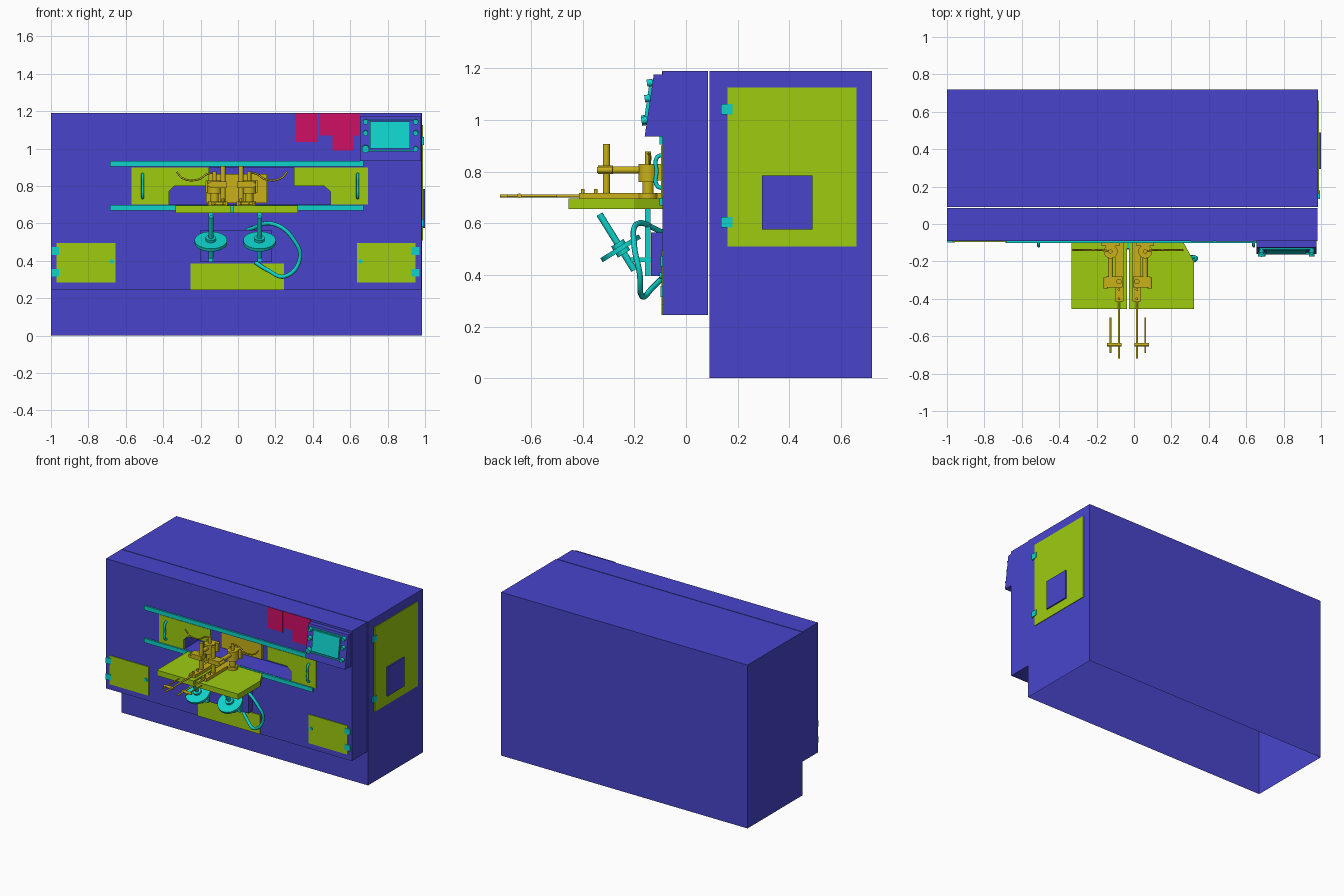
import bpy, bmesh, math
from mathutils import Vector

if "Cube" in bpy.data.objects:
    bpy.data.objects.remove(bpy.data.objects["Cube"])


def material(name, rgb):
    m = bpy.data.materials.new(name)
    m.diffuse_color = (*rgb, 1)
    m.use_nodes = True
    m.node_tree.nodes["Principled BSDF"].inputs["Base Color"].default_value = m.diffuse_color
    return m


BLUE = material("blue_paint", (0.065, 0.06, 0.60))
LIME = material("lime_paint", (0.34, 0.60, 0.005))
CYAN = material("cyan_fittings", (0.005, 0.65, 0.60))
GOLD = material("gold_metal", (0.58, 0.44, 0.01))
PINK = material("magenta_plate", (0.62, 0.005, 0.13))


def finish(name, bm, mat, smooth=False):
    bmesh.ops.recalc_face_normals(bm, faces=bm.faces)
    me = bpy.data.meshes.new(name)
    bm.to_mesh(me)
    bm.free()
    me.materials.append(mat)
    ob = bpy.data.objects.new(name, me)
    bpy.context.collection.objects.link(ob)
    bpy.ops.object.select_all(action='DESELECT')
    bpy.context.view_layer.objects.active = ob
    ob.select_set(True)
    if smooth:
        bpy.ops.object.shade_smooth_by_angle(angle=math.radians(40))
    return ob


def prism(name, pts, axis, a, b, mat):
    """Extrude an outline along x, y or z from a to b."""
    put = {'x': lambda p, t: (t, p[0], p[1]),
           'y': lambda p, t: (p[0], t, p[1]),
           'z': lambda p, t: (p[0], p[1], t)}[axis]
    bm = bmesh.new()
    lo = [bm.verts.new(put(p, a)) for p in pts]
    hi = [bm.verts.new(put(p, b)) for p in pts]
    bm.faces.new(lo)
    bm.faces.new(hi)
    n = len(pts)
    for i in range(n):
        j = (i + 1) % n
        bm.faces.new((lo[i], lo[j], hi[j], hi[i]))
    return finish(name, bm, mat)


def box(name, x0, x1, y0, y1, z0, z1, mat):
    return prism(name, [(x0, y0), (x1, y0), (x1, y1), (x0, y1)], 'z', z0, z1, mat)


def cyl(name, p, q, r, mat, seg=24, r2=None):
    p, q = Vector(p), Vector(q)
    d = q - p
    bm = bmesh.new()
    bmesh.ops.create_cone(bm, cap_ends=True, segments=seg, radius1=r,
                          radius2=r if r2 is None else r2, depth=d.length)
    bm.transform(Vector((0, 0, 1)).rotation_difference(d).to_matrix().to_4x4())
    bmesh.ops.translate(bm, vec=(p + q) / 2, verts=bm.verts)
    return finish(name, bm, mat, True)


def tube(name, pts, r, mat):
    cu = bpy.data.curves.new(name, 'CURVE')
    cu.dimensions = '3D'
    cu.bevel_depth, cu.bevel_resolution, cu.resolution_u = r, 2, 8
    cu.use_fill_caps = True
    sp = cu.splines.new('BEZIER')
    sp.bezier_points.add(len(pts) - 1)
    for bp, co in zip(sp.bezier_points, pts):
        bp.co = co
        bp.handle_left_type = bp.handle_right_type = 'AUTO'
    cu.materials.append(mat)
    ob = bpy.data.objects.new(name, cu)
    bpy.context.collection.objects.link(ob)
    bpy.ops.object.select_all(action='DESELECT')
    bpy.context.view_layer.objects.active = ob
    ob.select_set(True)
    bpy.ops.object.convert(target='MESH')


F = -0.09   # front face of the cabinet

# Rear cabinet, open underneath
rear = box("rear_cabinet", -1, 0.985, 0.09, 0.72, 0, 1.19, BLUE)
bm = bmesh.new()
bm.from_mesh(rear.data)
bmesh.ops.delete(bm, geom=[f for f in bm.faces if f.calc_center_median().z < 0.01], context='FACES')
bm.to_mesh(rear.data)
bm.free()

# Front housing with the work opening
cutter = box("opening_cutter", -0.37, 0.495, -0.2, 0.07, 0.70, 0.90, BLUE)
cutter.hide_render = True
front = box("front_housing", -1, 0.98, F, 0.085, 0.245, 1.19, BLUE)
mod = front.modifiers.new("opening", 'BOOLEAN')
mod.object, mod.operation, mod.solver = cutter, 'DIFFERENCE', 'EXACT'
bpy.ops.object.modifier_apply(modifier="opening")
bpy.data.objects.remove(cutter)
box("recess_panel", -0.17, 0.155, 0.05, 0.069, 0.71, 0.865, GOLD)

# Sliding doors, rails and pull handles
for side, z in (("upper", 0.905), ("lower", 0.668)):
    box(side + "_rail", -0.685, 0.67, F - 0.012, F, z, z + 0.03, CYAN)
prism("left_sliding_door", [(-0.57, 0.70), (-0.37, 0.70), (-0.37, 0.77), (-0.34, 0.80), (-0.155, 0.80),
      (-0.155, 0.90), (-0.57, 0.90)], 'y', F - 0.006, F, LIME)
prism("right_sliding_door", [(0.695, 0.70), (0.495, 0.70), (0.495, 0.77), (0.46, 0.80), (0.30, 0.80),
      (0.30, 0.90), (0.695, 0.90)], 'y', F - 0.006, F, LIME)
for side, x in (("left", -0.51), ("right", 0.64)):
    tube(side + "_door_handle", [(x, F, 0.735), (x, F - 0.022, 0.745), (x, F - 0.024, 0.80),
         (x, F - 0.022, 0.855), (x, F, 0.865)], 0.008, CYAN)

# Lower access doors with hinges and knobs
for side, x0, x1, h, k in (("left", -0.97, -0.655, -0.998, -0.675), ("right", 0.635, 0.95, 0.928, 0.655)):
    box(side + "_access_door", x0, x1, F - 0.005, F, 0.285, 0.495, LIME)
    for z in (0.315, 0.432):
        box(side + "_access_hinge", h, h + 0.042, F - 0.008, F, z, z + 0.042, CYAN)
    cyl(side + "_access_knob", (k, F, 0.397), (k, F - 0.012, 0.397), 0.012, CYAN, 16)
box("center_kick_panel", -0.255, 0.245, F - 0.005, F, 0.245, 0.385, LIME)
box("lower_control_box", -0.20, 0.18, -0.135, F, 0.395, 0.565, BLUE)

# Plain colour plates
for x0, x1, z0, z1 in ((0.305, 0.425, 1.035, 1.188), (0.435, 0.65, 1.07, 1.188), (0.505, 0.62, 0.99, 1.07)):
    box("front_plate", x0, x1, F - 0.003, F, z0, z1, PINK)

# Sloped control console with screen and buttons
prism("control_console", [(F, 0.935), (-0.16, 0.935), (-0.125, 1.175), (F, 1.175)], 'x', 0.655, 0.975, BLUE)


def slope(z, out=0.0):
    return -0.16 + (z - 0.935) * 0.146 - out


def slab(name, x0, x1, z0, z1, t):
    prism(name, [(slope(z0), z0), (slope(z0, t), z0), (slope(z1, t), z1), (slope(z1), z1)], 'x', x0, x1, CYAN)


slab("console_screen", 0.705, 0.92, 1.0, 1.145, 0.012)
slab("console_top_strip", 0.67, 0.955, 1.150, 1.157, 0.01)
slab("console_bottom_strip", 0.67, 0.955, 0.985, 0.992, 0.01)
for x in (0.682, 0.95):
    for z in (1.0, 1.085, 1.145):
        big = z == 1.0 and x < 0.8
        cyl("console_button", (x, slope(z), z), (x, slope(z, 0.022), z - 0.003), 0.02 if big else 0.014, CYAN, 20)

# Right side door, window box and hinges
box("side_door", 0.985, 0.990, 0.16, 0.66, 0.51, 1.125, LIME)
box("side_vent_box", 0.990, 1.0, 0.295, 0.49, 0.575, 0.785, BLUE)
for z in (0.583, 1.02):
    box("side_hinge", 0.985, 0.994, 0.135, 0.18, z, z + 0.042, CYAN)

# Split work table and its support post
box("left_table", -0.335, -0.038, -0.455, F, 0.655, 0.695, LIME)
prism("right_table", [(-0.026, -0.455), (0.32, -0.455), (0.32, -0.20), (0.26, F), (-0.026, F)],
      'z', 0.655, 0.695, LIME)
box("table_joint", -0.038, -0.026, -0.13, F, 0.655, 0.695, CYAN)

# Two mirrored clamping fixtures with feed rods
for side, s in (("left", -1), ("right", 1)):
    def X(d):
        return -0.0325 + s * d

    def fbox(name, d0, d1, *rest):
        a, b = sorted((X(d0), X(d1)))
        return box(side + name, a, b, *rest, GOLD)

    def fcyl(name, d, p, q, r, **kw):
        return cyl(side + name, (X(d), *p), (X(d), *q), r, GOLD, **kw)

    fbox("_fixture_base", 0.024, 0.07, -0.415, F, 0.695, 0.717)
    fcyl("_fixture_column", 0.048, (-0.308, 0.717), (-0.308, 0.907), 0.014)
    fbox("_column_clamp", 0.028, 0.118, -0.34, -0.282, 0.79, 0.823)
    fcyl("_clamp_screw", 0.118, (-0.345, 0.806), (-0.285, 0.806), 0.012)
    fcyl("_fixture_arm", 0.0925, (-0.32, 0.806), (-0.15, 0.806), 0.014)
    fcyl("_spindle_head", 0.0925, (-0.147, 0.76), (-0.147, 0.83), 0.037, seg=32)
    fcyl("_spindle_foot", 0.0925, (-0.147, 0.715), (-0.147, 0.76), 0.022)
    fcyl("_spindle_flange", 0.0925, (-0.147, 0.695), (-0.147, 0.717), 0.036, seg=32)
    fcyl("_spindle_top", 0.0925, (-0.147, 0.83), (-0.147, 0.877), 0.011)
    fbox("_spindle_bracket", 0.045, 0.14, -0.118, -0.095, 0.765, 0.83)
    for y in (-0.40, -0.35):
        fcyl("_locating_pin", 0.048, (y, 0.717), (y, 0.733), 0.007, seg=12)
    fcyl("_feed_rod", 0.048, (-0.72, 0.706), (-0.41, 0.706), 0.006, seg=16)
    fcyl("_guide_rod", 0.0925, (-0.69, 0.706), (-0.50, 0.706), 0.005, seg=16)
    cyl(side + "_rod_bridge", (X(0.035), -0.645, 0.706), (X(0.112), -0.645, 0.706), 0.009, GOLD, 16)
    tube(side + "_cable", [(X(0.295), -0.14, 0.875), (X(0.26), -0.14, 0.84), (X(0.18), -0.14, 0.835),
         (X(0.13), -0.14, 0.865), (X(0.0925), -0.147, 0.87)], 0.005, GOLD)

    # Tilted hand wheels under the table
    x = -0.015 + s * 0.13
    axis = Vector((0, 0.14, -0.225)).normalized()
    hub = Vector((x, -0.253, 0.503))
    cyl(side + "_wheel_shaft", (x, -0.335, 0.635), (x, -0.2, 0.418), 0.013, CYAN)
    cyl(side + "_hand_wheel", hub - axis * 0.009, hub + axis * 0.009, 0.087, CYAN, 40)
    cyl(side + "_wheel_hub", hub - axis * 0.025, hub + axis * 0.025, 0.028, CYAN)
    box(side + "_wheel_post", x - 0.012, x + 0.012, -0.158, -0.138, 0.395, 0.655, CYAN)
    box(side + "_wheel_bracket", x - 0.01, x + 0.01, -0.215, -0.13, 0.45, 0.468, CYAN)

# Supply hose looping beside the lower box
tube("supply_hose", [(0.05, F, 0.565), (0.19, -0.19, 0.597), (0.30, -0.20, 0.51), (0.33, -0.18, 0.41),
     (0.25, -0.17, 0.317), (0.16, -0.13, 0.35), (0.095, F, 0.39)], 0.011, CYAN)
